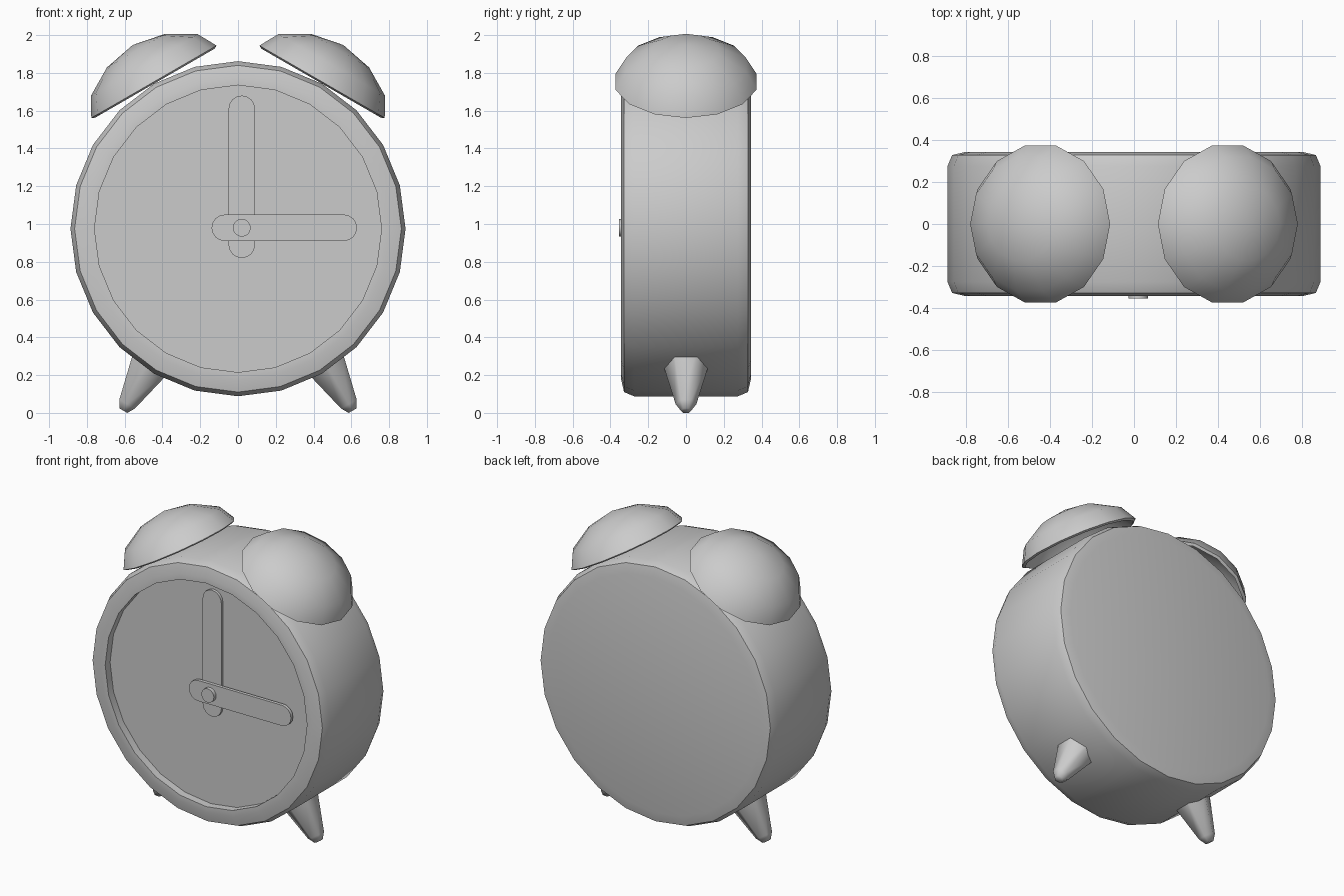
import bpy, bmesh
from math import sin, cos, pi, radians
from mathutils import Matrix, Vector

if "Cube" in bpy.data.objects:
    bpy.data.objects.remove(bpy.data.objects["Cube"])


def finish(bm, name, angle=35):
    bmesh.ops.recalc_face_normals(bm, faces=bm.faces[:])
    me = bpy.data.meshes.new(name)
    bm.to_mesh(me)
    bm.free()
    ob = bpy.data.objects.new(name, me)
    bpy.context.collection.objects.link(ob)
    bpy.ops.object.select_all(action='DESELECT')
    ob.select_set(True)
    bpy.context.view_layer.objects.active = ob
    bpy.ops.object.shade_smooth_by_angle(angle=radians(angle))
    return ob


def lathe(name, profile, sides, origin, axis, phase=0.0, angle=35):
    """Revolve (radius, height) points about an axis lying in a plane with y."""
    w = Vector(axis).normalized()
    u = Vector((1, 0, 0)) if abs(w.y) > 0.9 else Vector((0, 1, 0))
    v = w.cross(u)
    o = Vector(origin)
    bm = bmesh.new()
    rings = []
    for r, h in profile:
        if r == 0:
            rings.append([bm.verts.new(o + w * h)])
        else:
            rings.append([bm.verts.new(o + w * h + r * (u * cos(a) + v * sin(a)))
                          for a in (phase + 2 * pi * i / sides for i in range(sides))])
    for a, b in zip(rings, rings[1:]):
        for i in range(sides):
            j = (i + 1) % sides
            quad = [a[i % len(a)], a[j % len(a)], b[j % len(b)], b[i % len(b)]]
            bm.faces.new(list(dict.fromkeys(quad)))
    return finish(bm, name, angle)


def hand(name, back, tip, half, y0, y1, turn):
    """Round-ended bar pointing up, turned clockwise about the dial centre."""
    pts = [(half * cos(pi * i / 8), tip - half + half * sin(pi * i / 8)) for i in range(9)]
    pts += [(-half * cos(pi * i / 8), -back + half - half * sin(pi * i / 8)) for i in range(9)]
    bm = bmesh.new()
    face = bm.faces.new([bm.verts.new((x, y0, z)) for x, z in pts])
    ext = bmesh.ops.extrude_face_region(bm, geom=[face])['geom']
    bmesh.ops.translate(bm, vec=(0, y1 - y0, 0),
                        verts=[g for g in ext if isinstance(g, bmesh.types.BMVert)])
    bm.transform(Matrix.Translation((0.02, 0, 0.98)) @ Matrix.Rotation(turn, 4, 'Y'))
    return finish(bm, name)


# Case: rounded drum with a recessed dial at the front
lathe("clock_case",
      [(0, -0.343), (0.80, -0.343), (0.865, -0.328), (0.887, -0.275),
       (0.887, 0.275), (0.865, 0.328), (0.80, 0.343), (0.76, 0.343),
       (0.76, 0.29), (0, 0.29)],
      24, (0, 0, 0.975), (0, -1, 0), angle=50)

# Hands and centre pin
hand("minute_hand", 0.16, 0.70, 0.07, -0.285, -0.308, 0)
hand("hour_hand", 0.16, 0.61, 0.07, -0.308, -0.33, pi / 2)
lathe("hand_pin", [(0, 0), (0.047, 0), (0.047, 0.07), (0, 0.07)],
      16, (0.02, -0.285, 0.98), (0, -1, 0))

for side, s in (("left", -1), ("right", 1)):
    # Bells: thin hollow domes tilted 30 degrees outward
    lathe("bell_" + side,
          [(0, 0.225), (0.178, 0.19), (0.327, 0.102), (0.383, 0),
           (0.365, -0.009), (0.313, 0.087), (0.172, 0.17), (0, 0.203)],
          14, (s * 0.445, 0, 1.753), (s * 0.5, 0, 0.866), pi / 2, angle=45)
    # Feet: tapered hexagonal legs with blunt tips, splayed outward
    lathe("foot_" + side,
          [(0, 0), (0.028, 0), (0.055, 0.04), (0.135, 0.33), (0, 0.33)],
          6, (s * 0.607, 0, 0.012), (-s * 0.5, 0, 0.866), angle=65)
